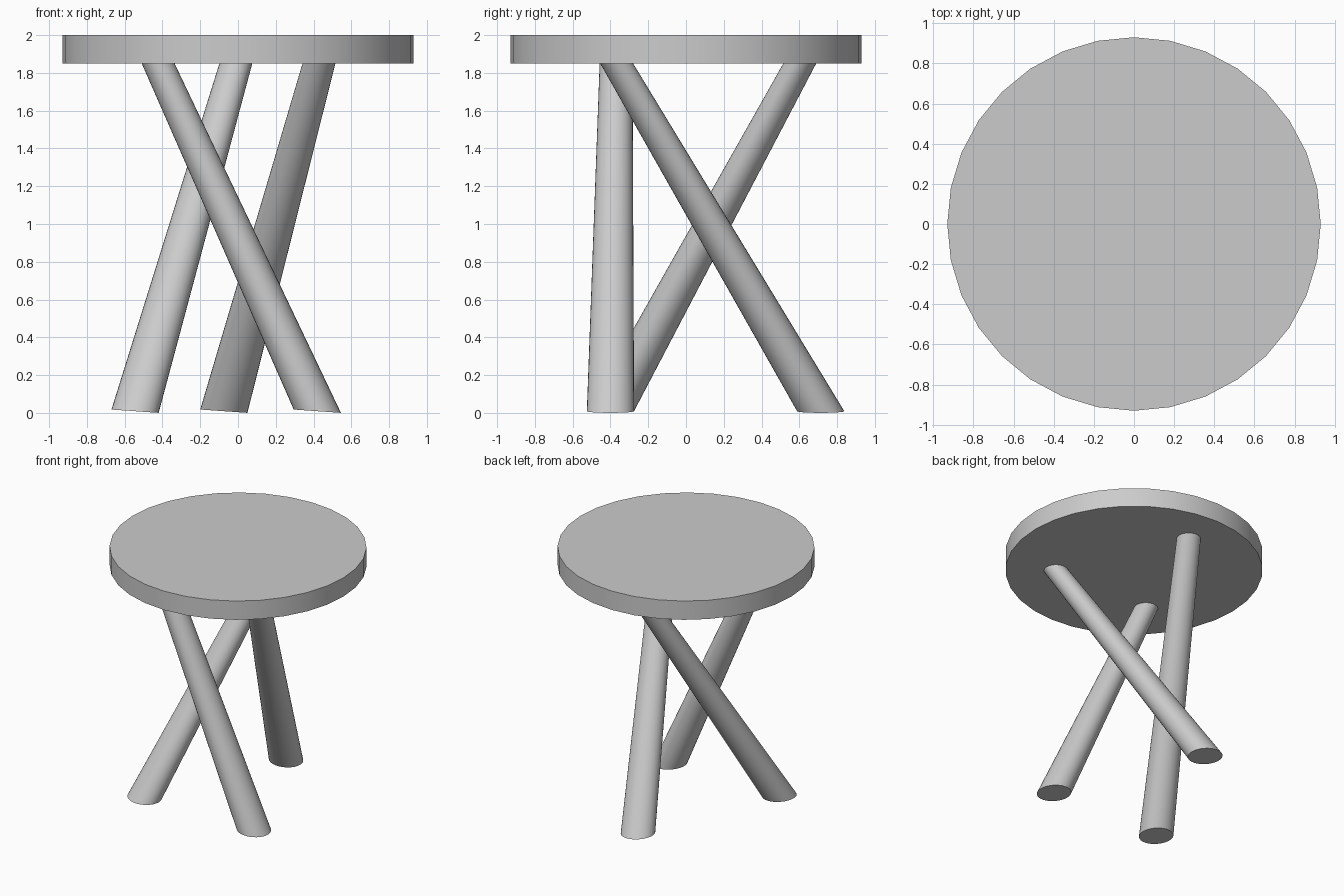
import bpy, bmesh
from math import sin, cos, pi, radians

if "Cube" in bpy.data.objects:
    bpy.data.objects.remove(bpy.data.objects["Cube"])

SIDES = 32


def smooth(obj):
    bpy.ops.object.select_all(action='DESELECT')
    obj.select_set(True)
    bpy.context.view_layer.objects.active = obj
    bpy.ops.object.shade_smooth_by_angle(angle=radians(30))


def leaning_tube(name, bottom, top, r_bottom, r_top, foot_slope=0.0):
    """Tapered tube with level round ends; the foot can be cut at a slight slope."""
    bm = bmesh.new()
    rings = []
    for (x, y, z), r, slope in ((bottom, r_bottom, foot_slope), (top, r_top, 0.0)):
        ring = []
        for i in range(SIDES):
            a = 2 * pi * i / SIDES
            dx, dy = r * cos(a), r * sin(a)
            ring.append(bm.verts.new((x + dx, y + dy, z + slope * dx)))
        rings.append(ring)
    lo, hi = rings
    for i in range(SIDES):
        j = (i + 1) % SIDES
        bm.faces.new((lo[i], lo[j], hi[j], hi[i]))
    bm.faces.new(lo[::-1])
    bm.faces.new(hi)
    mesh = bpy.data.meshes.new(name)
    bm.to_mesh(mesh)
    bm.free()
    obj = bpy.data.objects.new(name, mesh)
    bpy.context.collection.objects.link(obj)
    smooth(obj)
    return obj


# Round seat
leaning_tube("seat", (0, 0, 1.85), (0, 0, 2.0), 0.93, 0.93)

# Three crossing legs: foot centre, top centre
legs = {
    "front_leg": ((0.42, -0.40), (-0.425, -0.37)),
    "left_leg": ((-0.545, -0.40), (-0.01, 0.605)),
    "back_leg": ((-0.075, 0.713), (0.43, -0.37)),
}
for name, (foot, head) in legs.items():
    leaning_tube(name, (*foot, 0.009), (*head, 1.855), 0.125, 0.087, -0.07)
